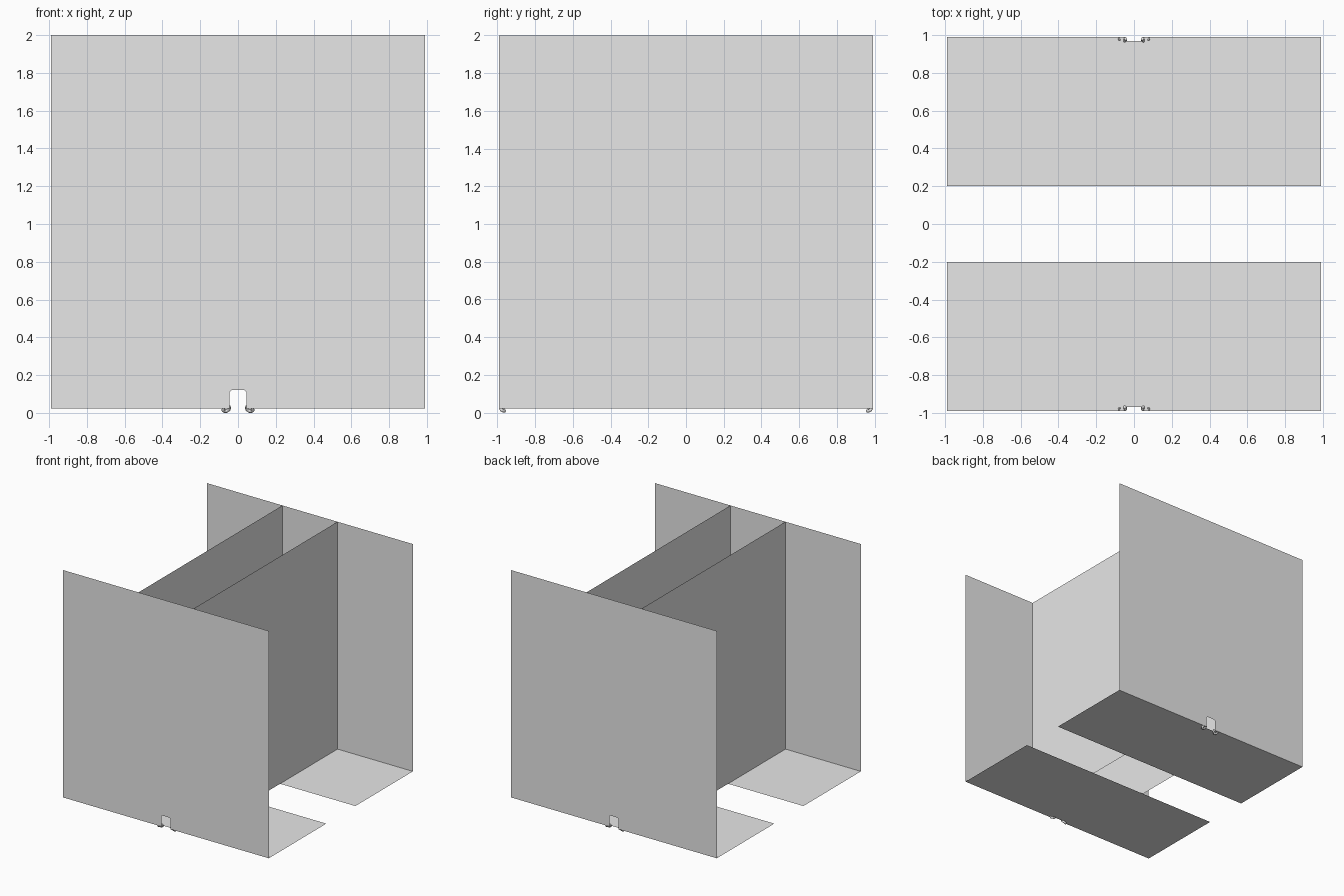
import bpy
from mathutils import Vector

cube = bpy.data.objects.get("Cube")
if cube:
    bpy.data.objects.remove(cube, do_unlink=True)

HALF, BOTTOM, TOP = 0.99, 0.022, 2.0
FLOOR_EDGE = 0.2       # inner edge of each floor strip
PARTITION_X = 0.265
SLOT_X, SLOT_TOP, SLOT_DEPTH, ROUND = 0.045, 0.12, 0.02, 0.01

grey = bpy.data.materials.new("light grey")
grey.use_nodes = True
grey.diffuse_color = (0.8, 0.8, 0.8, 1)
grey.node_tree.nodes["Principled BSDF"].inputs["Base Color"].default_value = (0.8, 0.8, 0.8, 1)


def sheet(name, points):
    """One flat panel from its outline."""
    mesh = bpy.data.meshes.new(name)
    mesh.from_pydata(points, [], [list(range(len(points)))])
    mesh.materials.append(grey)
    obj = bpy.data.objects.new(name, mesh)
    bpy.context.collection.objects.link(obj)
    return obj


def slotted_outline(near, far, slot_end, corner):
    """Rectangle with a chamfered slot cut in the middle of its near edge."""
    half_slot = [(SLOT_X, near), (SLOT_X, slot_end - corner), (SLOT_X - abs(corner), slot_end)]
    slot = [(-x, v) for x, v in half_slot] + half_slot[::-1]
    return [(-HALF, near)] + slot + [(HALF, near), (HALF, far), (-HALF, far)]


def foot(name, side, end):
    """Small rounded hook curling outward under the slot corner."""
    path = [(0.045, 0.982, 0.034), (0.047, 0.970, 0.018), (0.060, 0.963, 0.009),
            (0.074, 0.967, 0.009), (0.079, 0.978, 0.014), (0.074, 0.981, 0.022)]
    curve = bpy.data.curves.new(name, "CURVE")
    curve.dimensions = "3D"
    curve.bevel_depth = 0.009
    curve.bevel_resolution = 2
    curve.use_fill_caps = True
    spline = curve.splines.new("POLY")
    spline.points.add(len(path) - 1)
    for point, (x, y, z) in zip(spline.points, path):
        point.co = (x * side, y * end, z, 1)
    spline.use_smooth = True
    curve.materials.append(grey)
    obj = bpy.data.objects.new(name, curve)
    bpy.context.collection.objects.link(obj)


# Front and back ends: upright panel, floor strip and two hooked feet
for label, end in (("front", -1), ("back", 1)):
    wall = slotted_outline(BOTTOM, TOP, SLOT_TOP, ROUND)
    sheet(label + "_panel", [Vector((x, end * HALF, z)) for x, z in wall])
    floor = slotted_outline(HALF, FLOOR_EDGE, HALF - SLOT_DEPTH, -ROUND / 2)
    sheet(label + "_floor", [Vector((x, end * y, BOTTOM)) for x, y in floor])
    for side_name, side in (("left", 1), ("right", -1)):
        foot(label + "_" + side_name + "_foot", side, end)

# Two upright partitions joining the end panels
for label, side in (("left", 1), ("right", -1)):
    x = side * PARTITION_X
    sheet(label + "_partition", [(x, -HALF, BOTTOM), (x, HALF, BOTTOM),
                                 (x, HALF, TOP), (x, -HALF, TOP)])
